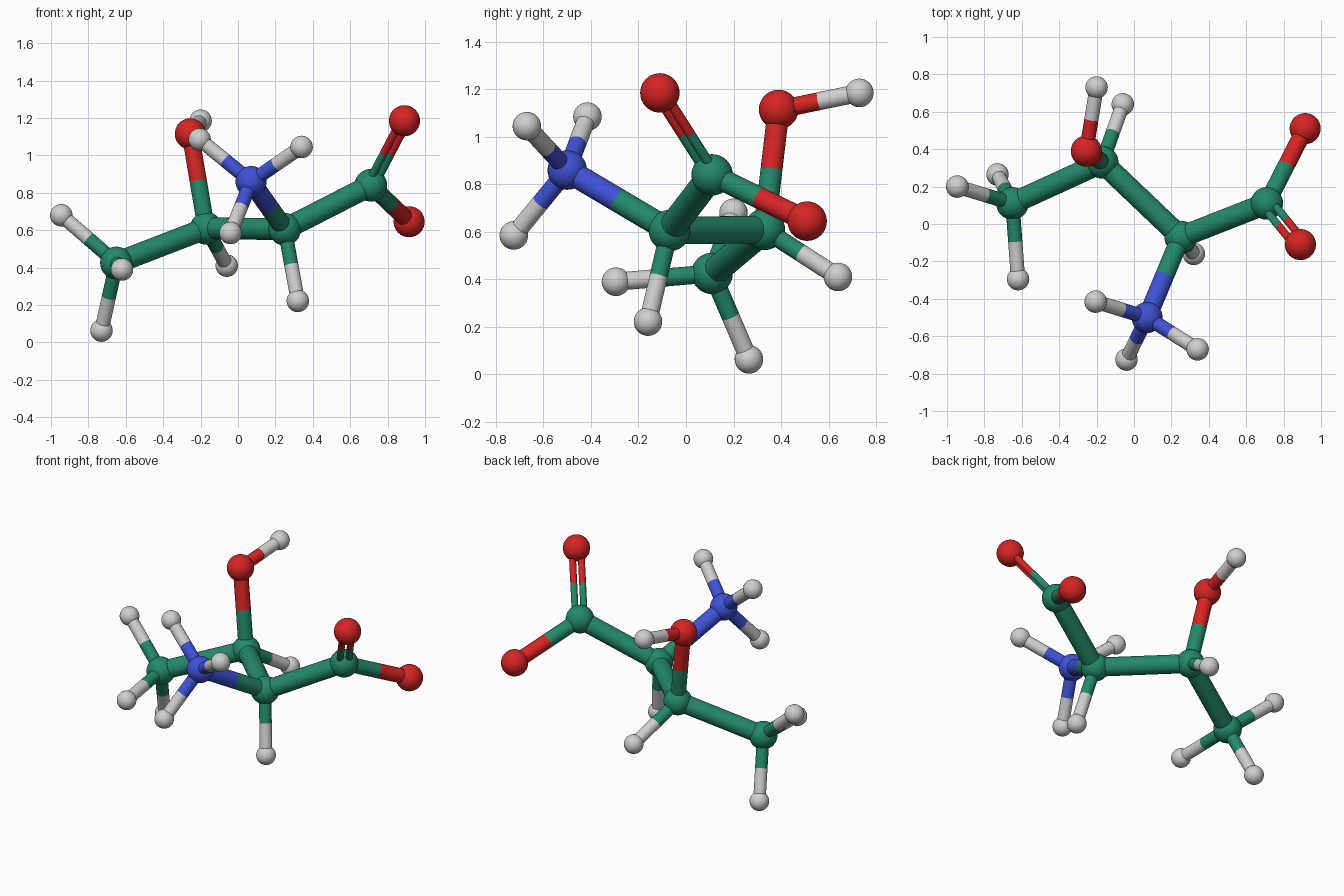
import bpy
from mathutils import Vector

default = bpy.data.objects.get("Cube")
if default:
    bpy.data.objects.remove(default, do_unlink=True)


def make_material(name, rgb):
    mat = bpy.data.materials.new(name)
    mat.use_nodes = True
    mat.diffuse_color = (*rgb, 1)
    mat.node_tree.nodes["Principled BSDF"].inputs["Base Color"].default_value = (*rgb, 1)
    return mat


# Each element: material, ball radius
ELEMENTS = {
    "carbon": (make_material("sea green", (0.017, 0.25, 0.145)), 0.087),
    "oxygen": (make_material("red", (0.68, 0.018, 0.018)), 0.083),
    "nitrogen": (make_material("blue", (0.05, 0.085, 0.68)), 0.083),
    "hydrogen": (make_material("light grey", (0.62, 0.62, 0.62)), 0.06),
}

# Atom name: element, centre
ATOMS = {
    "methyl_carbon": ("carbon", (-0.65, 0.11, 0.425)),
    "hydroxyl_carbon": ("carbon", (-0.17, 0.33, 0.61)),
    "central_carbon": ("carbon", (0.25, -0.07, 0.605)),
    "acid_carbon": ("carbon", (0.71, 0.11, 0.84)),
    "upper_acid_oxygen": ("oxygen", (0.89, -0.11, 1.185)),
    "lower_acid_oxygen": ("oxygen", (0.915, 0.51, 0.645)),
    "hydroxyl_oxygen": ("oxygen", (-0.255, 0.39, 1.115)),
    "amine_nitrogen": ("nitrogen", (0.07, -0.5, 0.86)),
    "hydroxyl_hydrogen": ("hydrogen", (-0.2, 0.73, 1.185)),
    "amine_hydrogen_right": ("hydrogen", (-0.205, -0.415, 1.085)),
    "amine_hydrogen_left": ("hydrogen", (0.34, -0.67, 1.045)),
    "amine_hydrogen_lower": ("hydrogen", (-0.04, -0.725, 0.585)),
    "central_hydrogen": ("hydrogen", (0.32, -0.16, 0.222)),
    "rear_hydrogen": ("hydrogen", (-0.06, 0.64, 0.41)),
    "methyl_hydrogen_side": ("hydrogen", (-0.945, 0.2, 0.68)),
    "methyl_hydrogen_front": ("hydrogen", (-0.62, -0.295, 0.39)),
    "methyl_hydrogen_lower": ("hydrogen", (-0.73, 0.265, 0.063)),
}

# Bond thickness by the element at the far end
BOND_RADIUS = {"carbon": 0.058, "nitrogen": 0.051, "oxygen": 0.046, "hydrogen": 0.038}

# Each parent atom and the atoms joined to it
BONDS = {
    "hydroxyl_carbon": ["methyl_carbon", "central_carbon", "hydroxyl_oxygen", "rear_hydrogen"],
    "central_carbon": ["acid_carbon", "amine_nitrogen", "central_hydrogen"],
    "acid_carbon": ["lower_acid_oxygen"],
    "hydroxyl_oxygen": ["hydroxyl_hydrogen"],
    "amine_nitrogen": ["amine_hydrogen_right", "amine_hydrogen_left", "amine_hydrogen_lower"],
    "methyl_carbon": ["methyl_hydrogen_side", "methyl_hydrogen_front", "methyl_hydrogen_lower"],
}


def position(atom):
    return Vector(ATOMS[atom][1])


def finish(name, element):
    obj = bpy.context.object
    obj.name = name
    obj.data.materials.append(ELEMENTS[element][0])
    bpy.ops.object.shade_smooth_by_angle()


def rod(name, start, end, radius, element):
    axis = end - start
    bpy.ops.mesh.primitive_cylinder_add(
        vertices=32, radius=radius, depth=axis.length, location=(start + end) / 2,
        rotation=axis.to_track_quat("Z", "Y").to_euler())
    finish(name, element)


def bond(first, second, radius, offset=Vector(), suffix=""):
    # Two rods meeting halfway, each in the colour of its own atom
    a, b = position(first) + offset, position(second) + offset
    middle = (a + b) / 2
    for near, far, start in ((first, second, a), (second, first, b)):
        rod(f"{near}_to_{far}_rod{suffix}", start, middle, radius, ATOMS[near][0])


# Balls
for atom, (element, centre) in ATOMS.items():
    bpy.ops.mesh.primitive_uv_sphere_add(
        segments=32, ring_count=20, radius=ELEMENTS[element][1], location=centre)
    finish(atom, element)

# Single bonds
for parent, children in BONDS.items():
    for child in children:
        bond(parent, child, BOND_RADIUS[ATOMS[child][0]])

# Double bond: two thin rods side by side in the plane of the acid group
hub = position("acid_carbon")
along = (position("upper_acid_oxygen") - hub).normalized()
normal = along.cross(position("lower_acid_oxygen") - hub)
sideways = normal.cross(along).normalized() * 0.027
for suffix, sign in (("_a", 1), ("_b", -1)):
    bond("acid_carbon", "upper_acid_oxygen", 0.021, sideways * sign, suffix)
